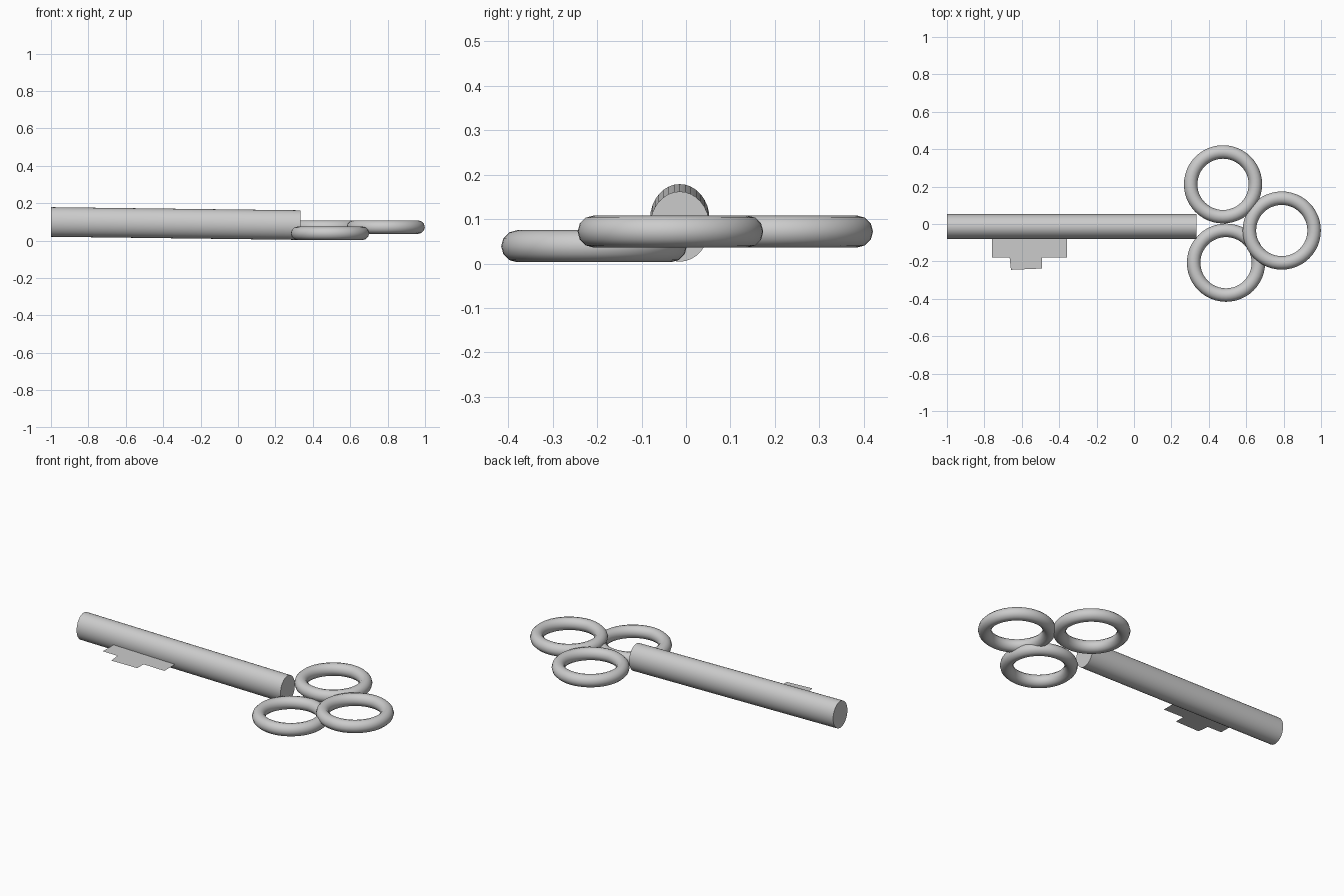
import bpy
import bmesh
from math import radians
from mathutils import Matrix

cube = bpy.data.objects.get("Cube")
if cube:
    bpy.data.objects.remove(cube, do_unlink=True)

grey = bpy.data.materials.new("plain grey")
grey.use_nodes = True
COLOUR = (0.6, 0.6, 0.6, 1)
grey.diffuse_color = COLOUR
grey.node_tree.nodes["Principled BSDF"].inputs["Base Color"].default_value = COLOUR


def finish(obj, name):
    obj.name = name
    obj.data.materials.append(grey)
    return obj


def smooth(obj):
    bpy.ops.object.select_all(action='DESELECT')
    obj.select_set(True)
    bpy.context.view_layer.objects.active = obj
    bpy.ops.object.shade_smooth_by_angle(angle=radians(35))


# Shaft: oval rod that dips slightly towards the handle
START, END = -1.0, 0.335
bpy.ops.mesh.primitive_cylinder_add(vertices=32, radius=1, depth=END - START)
shaft = finish(bpy.context.object, "shaft")
shaft.data.transform(Matrix.Rotation(radians(90), 4, 'Y'))
shaft.data.transform(Matrix.Diagonal((1, 0.067, 0.079, 1)))
for v in shaft.data.vertices:
    v.co.z -= 0.0125 * v.co.x
shaft.location = ((START + END) / 2, -0.014, 0.0915)
smooth(shaft)

# Handle: three overlapping rings
RINGS = {
    "handle_ring_back": (0.476, 0.212, 0.072),
    "handle_ring_front": (0.492, -0.207, 0.039),
    "handle_ring_end": (0.79, -0.035, 0.072),
}
for name, centre in RINGS.items():
    bpy.ops.mesh.primitive_torus_add(location=centre, major_radius=0.173, minor_radius=0.036,
                                     major_segments=48, minor_segments=12)
    smooth(finish(bpy.context.object, name))

# Bit: thin stepped sheet reaching out from the shaft
OUTLINE = [(-0.76, -0.06), (-0.76, -0.178), (-0.665, -0.178), (-0.658, -0.245),
           (-0.493, -0.238), (-0.493, -0.178), (-0.358, -0.178), (-0.358, -0.06)]
bm = bmesh.new()
bm.faces.new([bm.verts.new((x, y, 0.06 - 0.022 * x)) for x, y in OUTLINE])
mesh = bpy.data.meshes.new("bit")
bm.to_mesh(mesh)
bm.free()
bit = bpy.data.objects.new("bit", mesh)
bpy.context.collection.objects.link(bit)
finish(bit, "key_bit")
